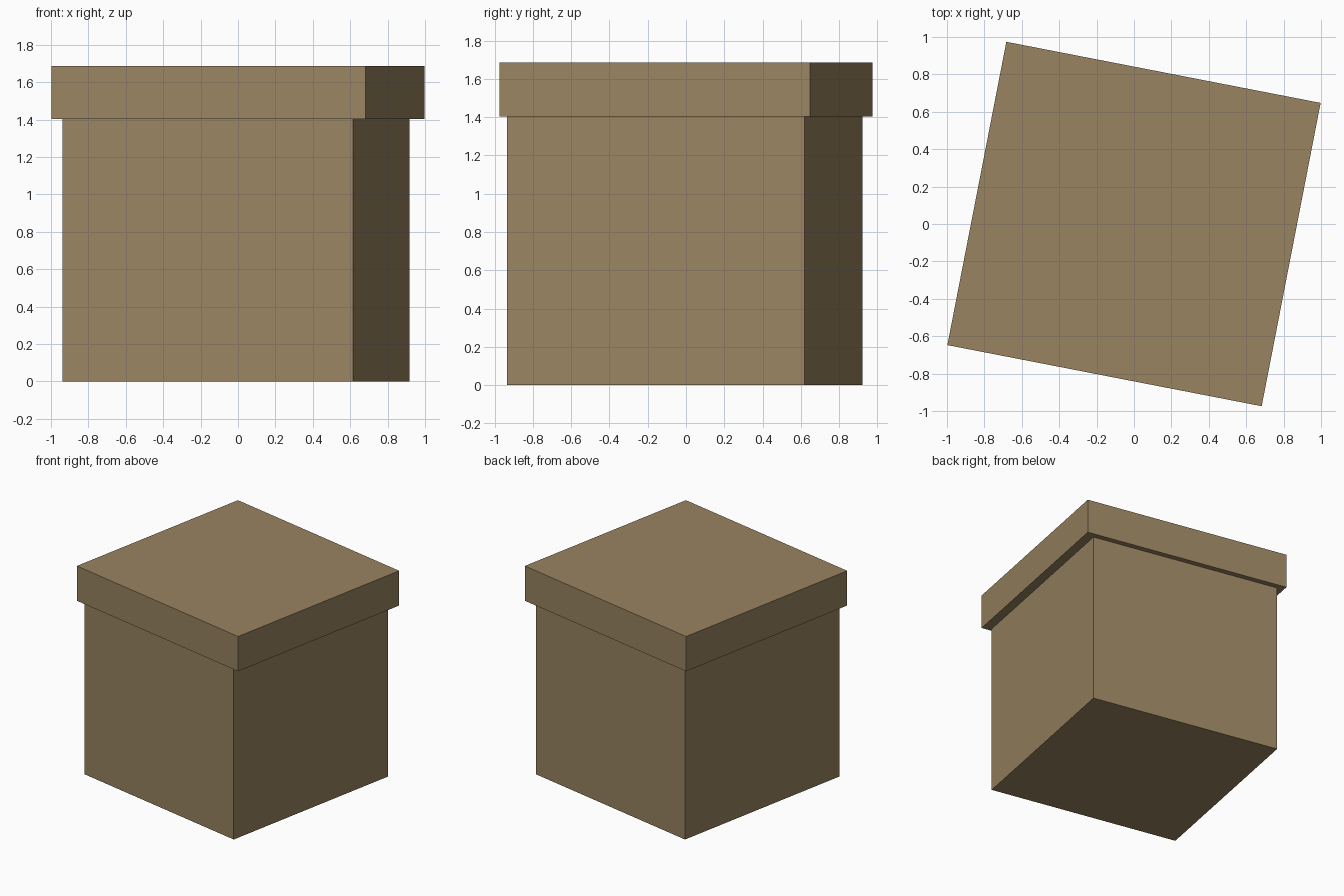
import bpy
import math

if "Cube" in bpy.data.objects:
    bpy.data.objects.remove(bpy.data.objects["Cube"])

cardboard = bpy.data.materials.new("cardboard")
cardboard.diffuse_color = (0.32, 0.23, 0.12, 1)
cardboard.use_nodes = True
cardboard.node_tree.nodes["Principled BSDF"].inputs["Base Color"].default_value = cardboard.diffuse_color
TURN = math.radians(-11)


def box(name, centre, size, bottom, top):
    """Box turned about z, spanning bottom to top."""
    bpy.ops.mesh.primitive_cube_add(
        size=1, location=(*centre, (bottom + top) / 2), rotation=(0, 0, TURN))
    obj = bpy.context.object
    obj.name = name
    obj.scale = (*size, top - bottom)
    obj.data.materials.append(cardboard)
    return obj


# Box body
box("box_body", (-0.01, -0.007), (1.583, 1.583), 0, 1.402)

# Overhanging lid
box("box_lid", (0, 0), (1.712, 1.652), 1.402, 1.685)
